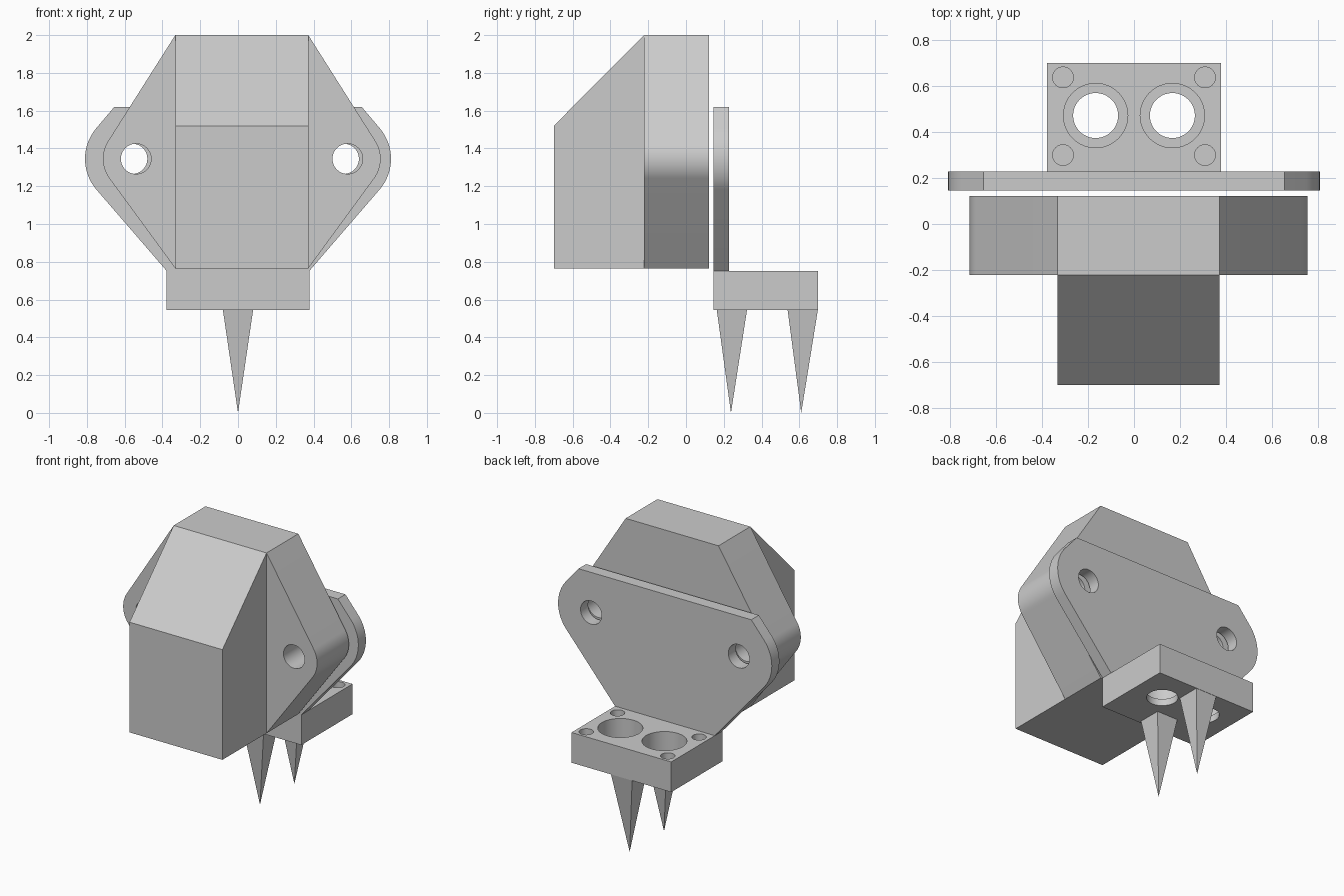
import bpy
import bmesh
from math import acos, atan2, cos, sin, hypot, radians
from mathutils import Matrix, Vector

default_cube = bpy.data.objects.get("Cube")
if default_cube:
    bpy.data.objects.remove(default_cube)

GREY = (0.6, 0.6, 0.6, 1.0)
grey = bpy.data.materials.new("plain_grey")
grey.use_nodes = True
grey.diffuse_color = GREY
grey.node_tree.nodes["Principled BSDF"].inputs["Base Color"].default_value = GREY


def make_object(name, bm):
    bmesh.ops.recalc_face_normals(bm, faces=bm.faces)
    mesh = bpy.data.meshes.new(name)
    bm.to_mesh(mesh)
    bm.free()
    mesh.materials.append(grey)
    obj = bpy.data.objects.new(name, mesh)
    bpy.context.collection.objects.link(obj)
    return obj


def prism(name, outline, offset):
    """Extrude a closed outline of 3D points along an offset."""
    bm = bmesh.new()
    face = bm.faces.new([bm.verts.new(p) for p in outline])
    moved = bmesh.ops.extrude_face_region(bm, geom=[face])["geom"]
    verts = [g for g in moved if isinstance(g, bmesh.types.BMVert)]
    bmesh.ops.translate(bm, verts=verts, vec=Vector(offset))
    return make_object(name, bm)


def drill(target, centre, radius, length, axis="Z"):
    """Cut a round hole centred on a point along Y or Z."""
    bm = bmesh.new()
    turn = Matrix.Rotation(radians(90), 4, "X") if axis == "Y" else Matrix()
    bmesh.ops.create_cone(bm, cap_ends=True, segments=48, radius1=radius,
                          radius2=radius, depth=length,
                          matrix=Matrix.Translation(centre) @ turn)
    cutter = make_object("cutter", bm)
    cutter.hide_render = True
    mod = target.modifiers.new("hole", "BOOLEAN")
    mod.operation = "DIFFERENCE"
    mod.solver = "EXACT"
    mod.object = cutter
    graph = bpy.context.evaluated_depsgraph_get()
    mesh = bpy.data.meshes.new_from_object(target.evaluated_get(graph))
    target.modifiers.clear()
    target.data = mesh
    bpy.data.objects.remove(cutter)


def eared_outline(mid, top, bottom, ear, radius, y, steps=16):
    """Symmetric outline whose rounded ears are tangent to the slanted sides."""
    def tangent(point, sign):
        dx, dz = point[0] - ear[0], point[1] - ear[1]
        return atan2(dz, dx) + sign * acos(radius / hypot(dx, dz))
    start, end = tangent(top, -1), tangent(bottom, 1)
    half = [top]
    for i in range(steps + 1):
        a = start + (end - start) * i / steps
        half.append((ear[0] + radius * cos(a), ear[1] + radius * sin(a)))
    half.append(bottom)
    right = [(mid + x, y, z) for x, z in half]
    left = [(mid - x, y, z) for x, z in reversed(half)]
    return right + left


HOLE_Z = 1.345
HOLE_R = 0.08

# Housing: an eared block with a sloped-top box in front
MID = 0.02
HALF = 0.352
FRONT, JOIN, BACK = -0.70, -0.222, 0.122
BASE = 0.765
housing = prism("housing_flange",
                eared_outline(MID, (HALF, 2.0), (HALF, BASE),
                              (0.56, HOLE_Z), 0.175, JOIN),
                (0, BACK - JOIN, 0))
side = [(FRONT, BASE), (JOIN, BASE), (JOIN, 2.0), (FRONT, 1.52)]
housing_box = prism("housing_box", [(MID - HALF, y, z) for y, z in side],
                    (2 * HALF, 0, 0))

# Mounting plate behind the housing
PLATE_Y, PLATE_T = 0.146, 0.082
LEDGE = 0.752
plate = prism("mounting_plate",
              eared_outline(0, (0.655, 1.62), (0.378, LEDGE),
                            (0.56, HOLE_Z), 0.25, PLATE_Y),
              (0, PLATE_T, 0))

# Screw holes through both ears
for s in (-1, 1):
    drill(housing, (MID + s * 0.56, -0.05, HOLE_Z), HOLE_R, 1, "Y")
    drill(plate, (s * 0.56, 0.187, HOLE_Z), HOLE_R, 1, "Y")

# Bracket shelf with stepped sensor holes and blind corner holes
SHELF_Z = 0.545
END = 0.70
corners = [(-0.378, PLATE_Y), (0.378, PLATE_Y), (0.378, END), (-0.378, END)]
shelf = prism("bracket_shelf", [(x, y, SHELF_Z) for x, y in corners],
              (0, 0, LEDGE - SHELF_Z))
for s in (-1, 1):
    drill(shelf, (s * 0.167, 0.472, LEDGE), 0.14, 0.32)
    drill(shelf, (s * 0.167, 0.472, SHELF_Z), 0.098, 1)
    for y in (0.30, 0.638):
        drill(shelf, (s * 0.309, y, LEDGE), 0.045, 0.2)

# Ground spikes: square pyramids pointing down
for name, y, tip_y in (("front_spike", 0.243, 0.238), ("rear_spike", 0.618, 0.61)):
    bm = bmesh.new()
    ring = [bm.verts.new((i * 0.08, y + j * 0.08, SHELF_Z))
            for i, j in ((-1, -1), (1, -1), (1, 1), (-1, 1))]
    tip = bm.verts.new((0, tip_y, 0))
    bm.faces.new(ring)
    for k in range(4):
        bm.faces.new((ring[k], ring[k - 1], tip))
    make_object(name, bm)

# Smooth the rounded ears and hole walls, keeping edges sharp
bpy.ops.object.select_all(action="DESELECT")
for obj in (housing, plate, shelf):
    obj.select_set(True)
bpy.context.view_layer.objects.active = housing
bpy.ops.object.shade_smooth_by_angle(angle=radians(25))
